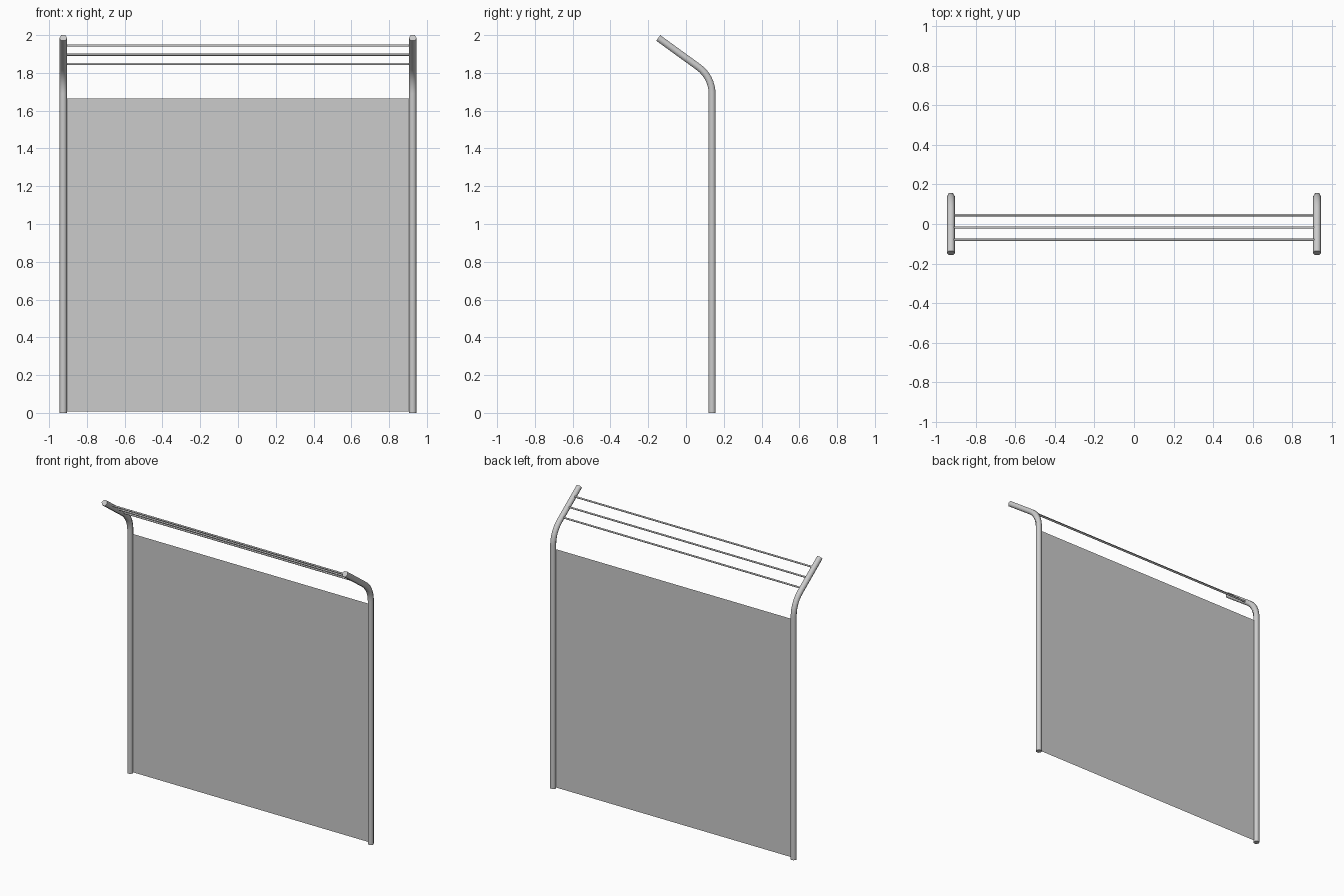
import bpy, bmesh, math

if "Cube" in bpy.data.objects:
    bpy.data.objects.remove(bpy.data.objects["Cube"])

POST_X, POST_Y, POST_R = 0.925, 0.138, 0.021
TURN, ARC_R, BEND_Z = math.radians(54), 0.173, 1.69


def tube(name, path, normals, radius, sides, axis_x=True):
    """Sweep a polygon along a path in the YZ plane; normals are in-plane."""
    bm = bmesh.new()
    rings = []
    for (x, y, z), (ny, nz) in zip(path, normals):
        ring = []
        for i in range(sides):
            a = 2 * math.pi * i / sides
            c, s = radius * math.cos(a), radius * math.sin(a)
            ring.append(bm.verts.new((x + c, y + ny * s, z + nz * s)))
        rings.append(ring)
    for lo, hi in zip(rings, rings[1:]):
        for i in range(sides):
            j = (i + 1) % sides
            bm.faces.new((lo[i], lo[j], hi[j], hi[i]))
    bm.faces.new(rings[0])
    bm.faces.new(rings[-1])
    return finish(name, bm)


def finish(name, bm):
    bmesh.ops.recalc_face_normals(bm, faces=bm.faces)
    mesh = bpy.data.meshes.new(name)
    bm.to_mesh(mesh)
    bm.free()
    obj = bpy.data.objects.new(name, mesh)
    bpy.context.collection.objects.link(obj)
    bpy.context.view_layer.objects.active = obj
    bpy.ops.object.select_all(action='DESELECT')
    obj.select_set(True)
    bpy.ops.object.shade_smooth_by_angle(angle=math.radians(65))
    return obj


# Hexagonal posts: upright, bend, then a straight arm leaning forward
for side, sx in (("left", -1), ("right", 1)):
    x = sx * POST_X
    path, normals = [(x, POST_Y, 0)], [(1, 0)]
    for i in range(9):
        a = TURN * i / 8
        path.append((x, POST_Y - ARC_R * (1 - math.cos(a)), BEND_Z + ARC_R * math.sin(a)))
        normals.append((math.cos(a), math.sin(a)))
    path.append((x, -0.147, 1.985))
    normals.append((math.cos(TURN), math.sin(TURN)))
    tube(side + "_post", path, normals, POST_R, 6)

# Three thin wires strung between the leaning arms
for i in range(3):
    y, z = -0.08 + 0.0625 * i, 1.945 - 0.049 * i
    bpy.ops.mesh.primitive_cylinder_add(vertices=8, radius=0.006, depth=2 * 0.915,
                                        location=(0, y, z), rotation=(0, math.pi / 2, 0))
    wire = bpy.context.object
    wire.name = f"wire_{i + 1}"
    bpy.ops.object.shade_smooth_by_angle(angle=math.radians(65))

# Single-sheet fence panel
bm = bmesh.new()
bm.faces.new([bm.verts.new((x, POST_Y, z)) for x, z in
              ((-0.91, 0.008), (0.91, 0.008), (0.91, 1.665), (-0.91, 1.665))])
finish("fence_panel", bm)
